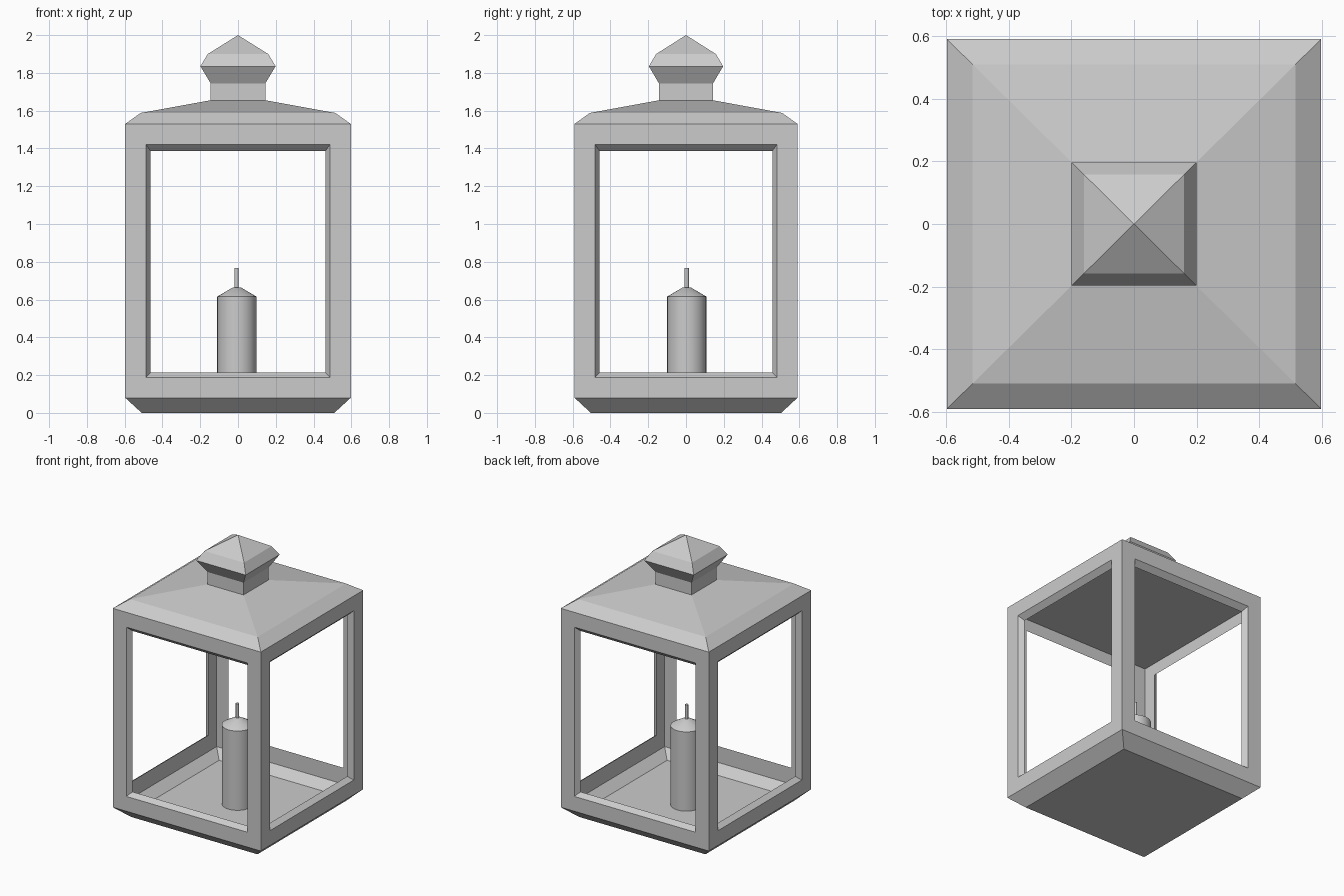
import bpy, bmesh, math

if "Cube" in bpy.data.objects:
    bpy.data.objects.remove(bpy.data.objects["Cube"])

HX, HY = 0.597, 0.59          # outer half-widths
R = HY / HX                   # depth to width ratio


def finish(bm, name):
    bmesh.ops.remove_doubles(bm, verts=bm.verts, dist=1e-4)
    bmesh.ops.recalc_face_normals(bm, faces=bm.faces)
    me = bpy.data.meshes.new(name)
    bm.to_mesh(me)
    bm.free()
    ob = bpy.data.objects.new(name, me)
    bpy.context.collection.objects.link(ob)
    return ob


def loft(bm, loops, cap_start=False, cap_end=False):
    """Skin a list of closed point loops with quads."""
    rings = [[bm.verts.new(p) for p in loop] for loop in loops]
    for a, b in zip(rings, rings[1:]):
        n = len(a)
        for i in range(n):
            bm.faces.new((a[i], a[(i + 1) % n], b[(i + 1) % n], b[i]))
    if cap_start:
        bm.faces.new(rings[0])
    if cap_end:
        bm.faces.new(rings[-1])


def square(h, z):
    return [(sx * h, sy * h * R, z) for sx, sy in ((-1, -1), (1, -1), (1, 1), (-1, 1))]


def window_loop(side, half, depth, z0, z1):
    """Rectangle on one of the four walls, turned about z."""
    a = side * math.pi / 2
    c, s = round(math.cos(a)), round(math.sin(a))
    pts = ((-half, z0), (half, z0), (half, z1), (-half, z1))
    return [(c * u + s * depth, (s * u - c * depth) * R, z) for u, z in pts]


# Lantern frame: four window walls plus tray and flat ceiling
IN = 0.56
bm = bmesh.new()
for side in range(4):
    loft(bm, [window_loop(side, HX, HX, 0.08, 1.53),
              window_loop(side, 0.488, HX, 0.188, 1.422),
              window_loop(side, 0.463, IN, 0.214, 1.387),
              window_loop(side, IN, IN, 0.095, 1.475)])
loft(bm, [square(HX, 0.08), square(0.51, 0)], cap_end=True)
loft(bm, [square(IN, 0.095), square(0.495, 0.037)], cap_end=True)
bm.faces.new([bm.verts.new(p) for p in square(IN, 1.475)])
# Roof shares the eave edge so the whole shell is closed
loft(bm, [square(h, z) for h, z in ((HX, 1.53), (0.515, 1.588), (0.145, 1.655))],
     cap_end=False)
# Chimney neck and pointed cap
loft(bm, [square(h, z) for h, z in ((0.145, 1.655), (0.145, 1.745), (0.199, 1.835),
                                    (0.16, 1.9), (0.0, 2.0))])
bmesh.ops.remove_doubles(bm, verts=bm.verts, dist=1e-4)
bmesh.ops.dissolve_degenerate(bm, edges=bm.edges, dist=1e-5)
finish(bm, "lantern_frame")


def turned(name, profile, cx, cy, sides):
    bm = bmesh.new()
    loft(bm, [[(cx + r * math.cos(2 * math.pi * i / sides),
                cy + r * math.sin(2 * math.pi * i / sides), z) for i in range(sides)]
              for r, z in profile], True, True)
    ob = finish(bm, name)
    bpy.ops.object.select_all(action='DESELECT')
    ob.select_set(True)
    bpy.context.view_layer.objects.active = ob
    bpy.ops.object.shade_smooth_by_angle(angle=math.radians(40))


# Candle and wick
turned("candle", [(0.105, 0.037), (0.105, 0.615), (0.02, 0.665)], -0.006, 0.004, 24)
turned("wick", [(0.011, 0.65), (0.011, 0.768)], -0.008, 0.004, 12)
